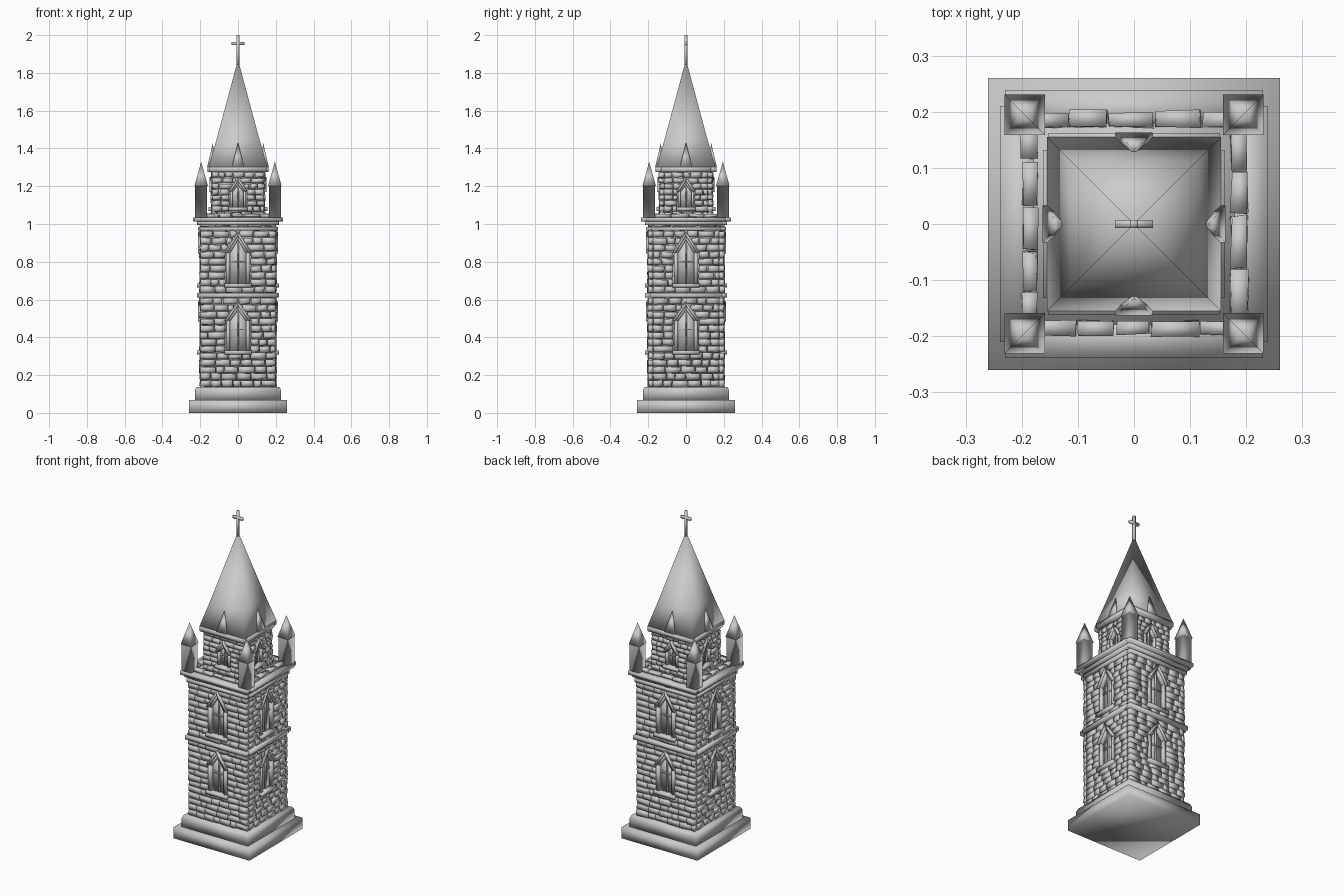
import bpy, bmesh, random
from math import pi
from mathutils import Matrix, Vector

if "Cube" in bpy.data.objects:
    bpy.data.objects.remove(bpy.data.objects["Cube"])

random.seed(7)


def finish(bm, name):
    bmesh.ops.recalc_face_normals(bm, faces=bm.faces)
    for f in bm.faces:
        f.smooth = True
    me = bpy.data.meshes.new(name)
    bm.to_mesh(me)
    bm.free()
    ob = bpy.data.objects.new(name, me)
    bpy.context.collection.objects.link(ob)
    return ob


def prism(bm, k, poly, d0, d1, jit=0.0):
    """Extrude a (u, z) outline from depth d0 to d1 on tower side k (0 = front)."""
    rot = Matrix.Rotation(k * pi / 2, 3, 'Z')
    j = lambda: random.uniform(-jit, jit)
    rings = [[bm.verts.new(rot @ Vector((u + j(), -d + j(), z + j()))) for u, z in poly]
             for d in (d0, d1)]
    n = len(poly)
    for r in rings:
        bm.faces.new(r)
    for i in range(n):
        bm.faces.new((rings[0][i], rings[0][(i + 1) % n], rings[1][(i + 1) % n], rings[1][i]))


def rect(u0, u1, z0, z1):
    return [(u0, z0), (u1, z0), (u1, z1), (u0, z1)]


def stack(name, rings, cx=0, cy=0):
    """Square lofted solid from (half width, z) rings; half 0 makes a point."""
    bm = bmesh.new()
    prev = None
    for h, z in rings:
        if h == 0:
            cur = [bm.verts.new((cx, cy, z))] * 4
        else:
            cur = [bm.verts.new((cx + sx * h, cy + sy * h, z))
                   for sx, sy in ((-1, -1), (1, -1), (1, 1), (-1, 1))]
        if prev is None:
            bm.faces.new(cur)
        else:
            for i in range(4):
                q = [prev[i], prev[(i + 1) % 4], cur[(i + 1) % 4], cur[i]]
                bm.faces.new(list(dict.fromkeys(q)))
        prev = cur
    if rings[-1][0]:
        bm.faces.new(prev)
    return finish(bm, name)


# windows: (name, half width, sill z, spring z, peak z, wall half)
WINDOWS = [("lower", 0.066, 0.33, 0.49, 0.585, 0.20),
           ("middle", 0.066, 0.685, 0.85, 0.955, 0.20),
           ("belfry", 0.045, 1.09, 1.175, 1.245, 0.14)]


def opening(z):
    for _, w, z0, zs, zp, _ in WINDOWS:
        if z0 - 0.015 < z < zp:
            return w if z < zs else w * (zp - z) / (zp - zs)
    return 0


def masonry(name, half, z0, z1, course, lmin, lmax):
    bm = bmesh.new()
    rows = max(1, round((z1 - z0) / course))
    h = (z1 - z0) / rows
    for k in range(4):
        end = half if k % 2 == 0 else half - 0.024
        for r in range(rows):
            za = z0 + r * h
            w = opening(za + h / 2)
            for a, b in ([(-end, -w), (w, end)] if w > 0.005 else [(-end, end)]):
                u = a
                while u < b - 0.006:
                    v = u + random.uniform(lmin, lmax)
                    if b - v < lmin * 0.6:
                        v = b
                    prism(bm, k, rect(u + .002, v - .002, za + .002, za + h - .002),
                          half - 0.025, half + random.uniform(-.002, .005), 0.0025)
                    u = v
    finish(bm, name)


def trim(name, half, length, z0, z1, depth=0.05):
    bm = bmesh.new()
    for k in range(4):
        end = length if k % 2 == 0 else length - 0.02
        prism(bm, k, rect(-end, end, z0, z1), half - depth, half)
    finish(bm, name)


# plinth and cores
stack("plinth_lower", [(0.26, 0), (0.26, 0.068)])
stack("plinth_upper", [(0.228, 0.068), (0.228, 0.12), (0.22, 0.138)])
stack("shaft_core", [(0.179, 0.13), (0.179, 1.035)])
stack("belfry_core", [(0.121, 1.03), (0.121, 1.29)])

# stone courses
masonry("lower_stones", 0.20, 0.138, 0.61, 0.036, 0.04, 0.09)
masonry("middle_stones", 0.20, 0.635, 0.965, 0.036, 0.04, 0.09)
masonry("frieze_stones", 0.198, 0.985, 0.995, 0.03, 0.06, 0.1)
masonry("parapet_stones", 0.198, 1.034, 1.056, 0.022, 0.06, 0.1)
masonry("belfry_stones", 0.14, 1.035, 1.275, 0.03, 0.03, 0.06)

# string courses, cornice and eaves
trim("string_course", 0.217, 0.21, 0.61, 0.634)
trim("frieze_band_lower", 0.212, 0.205, 0.965, 0.985)
trim("frieze_band_upper", 0.217, 0.215, 0.995, 1.014)
trim("cornice", 0.239, 0.23, 1.014, 1.035, 0.07)
trim("eaves", 0.162, 0.152, 1.275, 1.303)

# windows with frame, pointed hood, mullions and sill
for name, w, z0, zs, zp, wall in WINDOWS:
    bm = bmesh.new()
    t = w * 0.25
    for k in range(4):
        gw = w - t
        gp = zp - 0.022
        prism(bm, k, [(-gw, z0), (gw, z0), (gw, zs), (0, gp), (-gw, zs)],
              wall - 0.03, wall - 0.017)
        for s in (-1, 1):
            prism(bm, k, rect(s * (w - t * 1.4), s * (w - 0.004), z0, zs), wall - 0.025, wall + 0.003)
            # inner arch and hood bars
            prism(bm, k, [(s * (w - t * 1.4), zs - .005), (s * (w - .004), zs - .005),
                          (0, zp - .016), (0, zp - .04)], wall - 0.025, wall + 0.003)
            prism(bm, k, [(s * (w - .008), zs - .006), (s * (w + .005), zs),
                          (0, zp + .004), (0, zp - .018)], wall - 0.02, wall + 0.012)
        prism(bm, k, rect(-.004, .004, z0, gp - .01), wall - 0.02, wall - 0.008)
        zm = z0 + (zs - z0) * 0.72
        prism(bm, k, rect(-gw, gw, zm - .004, zm + .004), wall - 0.02, wall - 0.01)
        prism(bm, k, rect(-w - .006, w + .006, z0 - .02, z0), wall - 0.025, wall + 0.017)
    finish(bm, name + "_windows")

# corner pinnacles
for sx in (-1, 1):
    for sy in (-1, 1):
        stack("pinnacle", [(0.032, 1.03), (0.032, 1.2), (0.036, 1.2), (0.0, 1.33)],
              sx * 0.195, sy * 0.195)

# spire and its small pointed dormers
stack("spire", [(0.155, 1.303), (0.113, 1.45), (0, 1.87)])
bm = bmesh.new()
for k in range(4):
    rot = Matrix.Rotation(k * pi / 2, 3, 'Z')
    base = [(-.033, -.163), (.033, -.163), (.033, -.148), (.012, -.12), (-.012, -.12), (-.033, -.148)]
    vs = [bm.verts.new(rot @ Vector((x, y, 1.303))) for x, y in base]
    top = bm.verts.new(rot @ Vector((0, -.133, 1.43)))
    bm.faces.new(vs)
    for i in range(6):
        bm.faces.new((vs[i], vs[(i + 1) % 6], top))
finish(bm, "spire_dormers")

# cross on top
stack("cross_post", [(0.007, 1.83), (0.007, 2.0)])
bm = bmesh.new()
prism(bm, 0, rect(-.034, .034, 1.947, 1.963), -0.007, 0.007)
finish(bm, "cross_arm")
